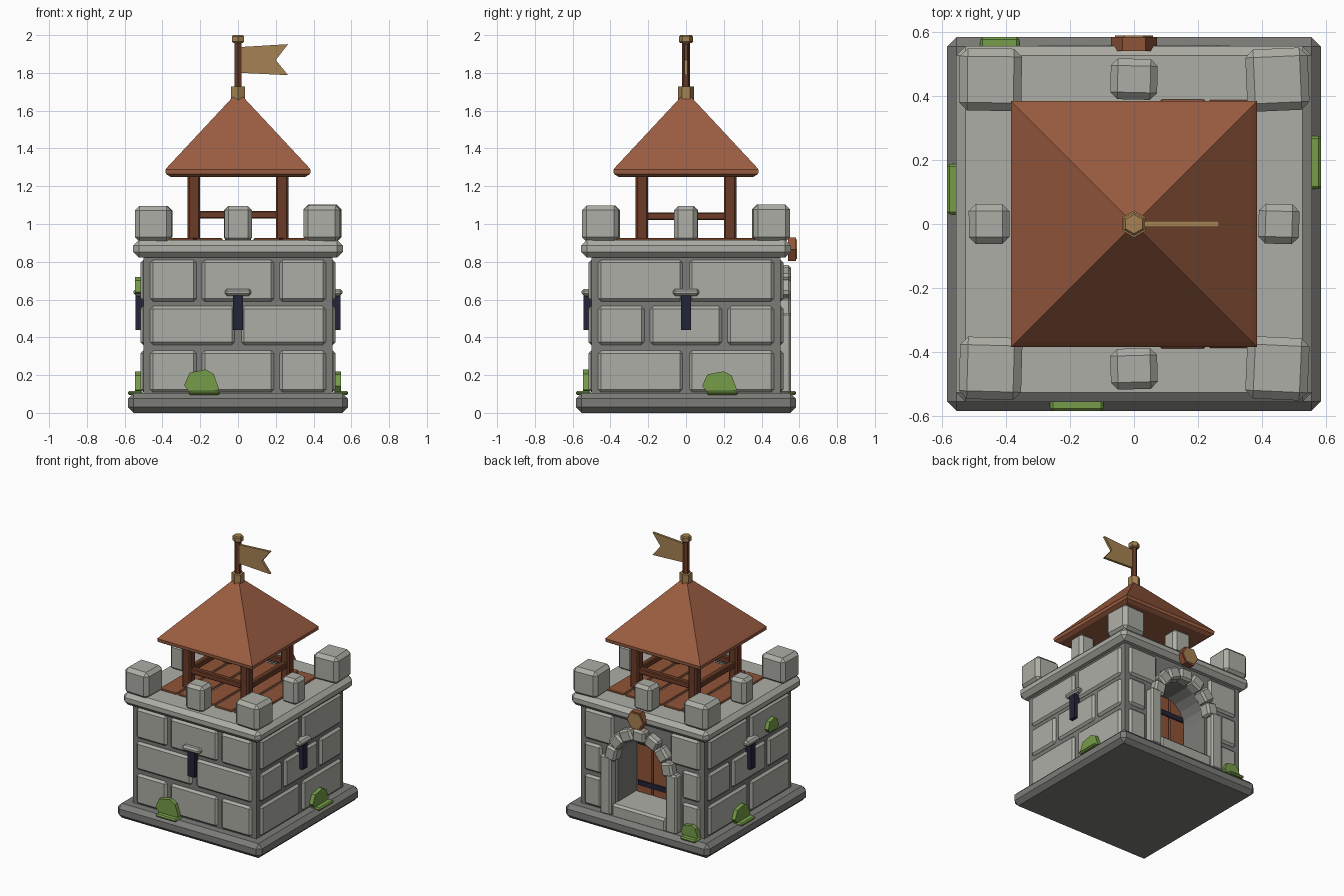
import bpy, bmesh, math, random
from mathutils import Matrix, Vector

random.seed(4)
if "Cube" in bpy.data.objects:
    bpy.data.objects.remove(bpy.data.objects["Cube"])


def material(name, rgb):
    m = bpy.data.materials.new(name)
    m.use_nodes = True
    col = (*rgb, 1)
    m.diffuse_color = col
    bsdf = next(n for n in m.node_tree.nodes if n.type == "BSDF_PRINCIPLED")
    bsdf.inputs["Base Color"].default_value = col
    bsdf.inputs["Roughness"].default_value = 0.9
    return m


STONE = material("light stone", (0.42, 0.42, 0.38))
MORTAR = material("dark stone", (0.2, 0.205, 0.19))
ROOF = material("roof clay", (0.33, 0.11, 0.053))
BEAM = material("dark wood", (0.15, 0.044, 0.02))
PLANK = material("plank wood", (0.28, 0.088, 0.038))
GOLD = material("dull gold", (0.38, 0.225, 0.085))
MOSS = material("moss green", (0.18, 0.335, 0.065))
IRON = material("dark iron", (0.017, 0.018, 0.038))

# Wall frames: x runs along the wall, -y points outward
FRONT, RIGHT, BACK, LEFT = (Matrix.Rotation(math.radians(a), 4, "Z") for a in (0, 90, 180, 270))


def finish(name, bm, mat, frame=FRONT):
    bm.transform(frame)
    bmesh.ops.recalc_face_normals(bm, faces=bm.faces)
    mesh = bpy.data.meshes.new(name)
    bm.to_mesh(mesh)
    bm.free()
    mesh.materials.append(mat)
    ob = bpy.data.objects.new(name, mesh)
    bpy.context.collection.objects.link(ob)
    return ob


def box(name, lo, hi, mat, bevel=0.0, frame=FRONT, turn=None):
    """Chamfered block between two corners, optionally turned about its centre."""
    lo, hi = Vector(lo), Vector(hi)
    bm = bmesh.new()
    bmesh.ops.create_cube(bm, size=1)
    bmesh.ops.scale(bm, vec=hi - lo, verts=bm.verts)
    if bevel:
        bmesh.ops.bevel(bm, geom=bm.edges[:], offset=bevel, segments=1, affect="EDGES")
    if turn:
        bm.transform(turn)
    bm.transform(Matrix.Translation((lo + hi) / 2))
    return finish(name, bm, mat, frame)


def prism(name, outline, y0, y1, mat, frame=FRONT):
    """Outline in x and z, extruded along y."""
    bm = bmesh.new()
    face = bm.faces.new([bm.verts.new((x, y0, z)) for x, z in outline])
    ext = bmesh.ops.extrude_face_region(bm, geom=[face])["geom"]
    moved = [v for v in ext if isinstance(v, bmesh.types.BMVert)]
    bmesh.ops.translate(bm, vec=(0, y1 - y0, 0), verts=moved)
    return finish(name, bm, mat, frame)


def lathe(name, profile, sides, mat, start=0.0):
    """Faceted solid of revolution from radius and height pairs."""
    bm = bmesh.new()
    rings = []
    for r, z in profile:
        angles = [start + math.tau * i / sides for i in range(sides)]
        rings.append([bm.verts.new((r * math.cos(a), r * math.sin(a), z)) for a in angles])
    for a, b in zip(rings, rings[1:]):
        for i in range(sides):
            j = (i + 1) % sides
            bm.faces.new((a[i], a[j], b[j], b[i]))
    bm.faces.new(rings[0])
    bm.faces.new(rings[-1])
    return finish(name, bm, mat)


# Base and wall core, with an arched recess at the back
box("base", (-0.583, -0.583, 0), (0.583, 0.583, 0.105), MORTAR, 0.03)
box("wall_core", (-0.5, -0.5, 0.08), (0.5, 0.27, 0.84), MORTAR)
arc = [(0.2 * math.cos(t), 0.5 + 0.2 * math.sin(t)) for t in (math.pi * i / 10 for i in range(11))]
outline = [(-0.2, 0.08), (-0.5, 0.08), (-0.5, 0.84), (0.5, 0.84), (0.5, 0.08), (0.2, 0.08)]
prism("door_wall", outline + arc, 0.27, 0.5, MORTAR)

# Facing stones in three courses
COURSES = [(0.11, 0.33), (0.36, 0.565), (0.59, 0.81)]
THREE = [(-0.465, -0.22), (-0.19, 0.19), (0.22, 0.465)]
TWO = [(-0.465, -0.018), (0.018, 0.465)]
NARROW = [(-0.465, -0.325), (0.325, 0.465)]
SHOULDER = [(-0.465, -0.23), (0.23, 0.465)]
WALLS = [
    ("front", FRONT, (THREE, TWO, THREE)),
    ("left", RIGHT, (TWO, THREE, TWO)),
    ("right", LEFT, (TWO, THREE, TWO)),
    ("back", BACK, (NARROW, NARROW, SHOULDER)),
]
for side, frame, rows in WALLS:
    for (z0, z1), row in zip(COURSES, rows):
        for u0, u1 in row:
            box(side + "_wall_stone", (u0, -0.517, z0), (u1, -0.47, z1), STONE, 0.015, frame)

# Arrow slits with lintels
for side, frame, _ in WALLS[:3]:
    box(side + "_slit", (-0.027, -0.543, 0.44), (0.027, -0.49, 0.625), IRON, 0, frame)
    box(side + "_lintel", (-0.07, -0.553, 0.62), (0.07, -0.49, 0.657), STONE, 0.012, frame)

# Parapet slab and merlons
box("parapet", (-0.555, -0.555, 0.823), (0.555, 0.555, 0.915), STONE, 0.03)
for sx in (-1, 1):
    for sy in (-1, 1):
        turn = Matrix.Rotation(math.radians(random.uniform(-3, 3)), 4, "Z")
        x, y, top = sx * 0.447, sy * 0.45, 1.1 + random.uniform(-0.005, 0.005)
        box("corner_merlon", (x - 0.097, y - 0.097, 0.905), (x + 0.097, y + 0.097, top), STONE, 0.025, FRONT, turn)
for side, frame, _ in WALLS:
    w = 0.073 if side in ("front", "back") else 0.062
    turn = Matrix.Rotation(math.radians(random.uniform(-3, 3)), 4, "Z")
    box(side + "_merlon", (-w, -0.515, 0.905), (w, -0.388, 1.095), STONE, 0.022, frame, turn)

# Deck planks
for i in range(5):
    x = (i - 2) * 0.152
    end = 0.382 + random.uniform(-0.008, 0.008)
    box("deck_plank", (x - 0.07, -end, 0.9), (x + 0.07, end, 0.925), PLANK, 0.005)

# Lookout posts and rails
for sx in (-1, 1):
    for sy in (-1, 1):
        x, y = sx * 0.234, sy * 0.234
        box("post", (x - 0.034, y - 0.034, 0.915), (x + 0.034, y + 0.034, 1.27), BEAM, 0.01)
for side, frame, _ in WALLS:
    z = 1.028 if side in ("front", "back") else 1.02
    box(side + "_rail", (-0.22, -0.255, z), (0.22, -0.215, z + 0.042), BEAM, 0.006, frame)

# Roof, pole and flag
r2 = math.sqrt(2)
eaves = [(0.357, 1.25), (0.382, 1.265), (0.384, 1.288), (0.37, 1.305), (0.025, 1.675)]
lathe("roof", [(r * r2, z) for r, z in eaves], 4, ROOF, math.pi / 4)
lathe("pole", [(0.022, 1.65), (0.022, 1.98)], 6, BEAM, math.pi / 6)
lathe("pole_collar", [(0.042, 1.65), (0.042, 1.727)], 6, GOLD, math.pi / 6)
lathe("pole_cap", [(0.03, 1.958), (0.037, 1.966), (0.037, 1.992), (0.03, 2.0)], 6, GOLD, math.pi / 6)
flag = [(0.015, 1.8), (0.265, 1.788), (0.2, 1.868), (0.265, 1.952), (0.015, 1.937)]
prism("flag", flag, -0.009, 0.009, GOLD)

# Doorway: jambs, arch stones, step and door
for s in (-1, 1):
    box("door_jamb", (s * 0.265 - 0.045, -0.557, 0.1), (s * 0.265 + 0.045, -0.47, 0.53), STONE, 0.012, BACK)
for i in range(7):
    a = math.radians(12 + 26 * i)
    x, z = 0.232 * math.cos(a), 0.505 + 0.232 * math.sin(a)
    turn = Matrix.Rotation(-a, 4, "Y")
    box("arch_stone", (x - 0.045, -0.557, z - 0.05), (x + 0.045, -0.47, z + 0.05), STONE, 0.014, BACK, turn)
box("door_step", (-0.22, -0.55, 0.09), (0.22, -0.27, 0.19), STONE, 0.015, BACK)
for i in range(3):
    x = (i - 1) * 0.133
    box("door_plank", (x - 0.064, -0.29, 0.17), (x + 0.064, -0.26, 0.69), PLANK, 0.006, BACK)
for z in (0.26, 0.56):
    box("door_strap", (-0.18, -0.299, z - 0.018), (0.18, -0.28, z + 0.018), IRON, 0, BACK)

# Crest above the doorway
for name, r, y, mat in (("crest_rim", 0.072, -0.583, PLANK), ("crest_face", 0.06, -0.587, GOLD)):
    hexagon = [(r * math.cos(k * math.pi / 3), 0.866 + r * math.sin(k * math.pi / 3)) for k in range(6)]
    prism(name, hexagon, y, -0.54, mat, BACK)

# Moss clumps: a leafy patch on the wall and a flat one on the base
LEAF = [(-1, 0.3), (-0.7, 0.85), (0.2, 1), (0.65, 0.8), (0.95, 0.1), (0.4, 0), (-0.7, 0)]
for frame, u, z, w, h, flat in (
    (FRONT, -0.19, 0.11, 0.095, 0.12, True),
    (RIGHT, 0.18, 0.11, 0.095, 0.11, True),
    (LEFT, -0.12, 0.11, 0.09, 0.11, True),
    (BACK, 0.41, 0.11, 0.07, 0.09, True),
    (LEFT, 0.235, 0.63, 0.065, 0.09, False),
):
    prism("moss_patch", [(u + w * a, z + h * b) for a, b in LEAF], -0.545, -0.51, MOSS, frame)
    if flat:
        box("moss_mat", (u - w * 0.75, -0.583, 0.095), (u + w, -0.505, 0.116), MOSS, 0.008, frame)
